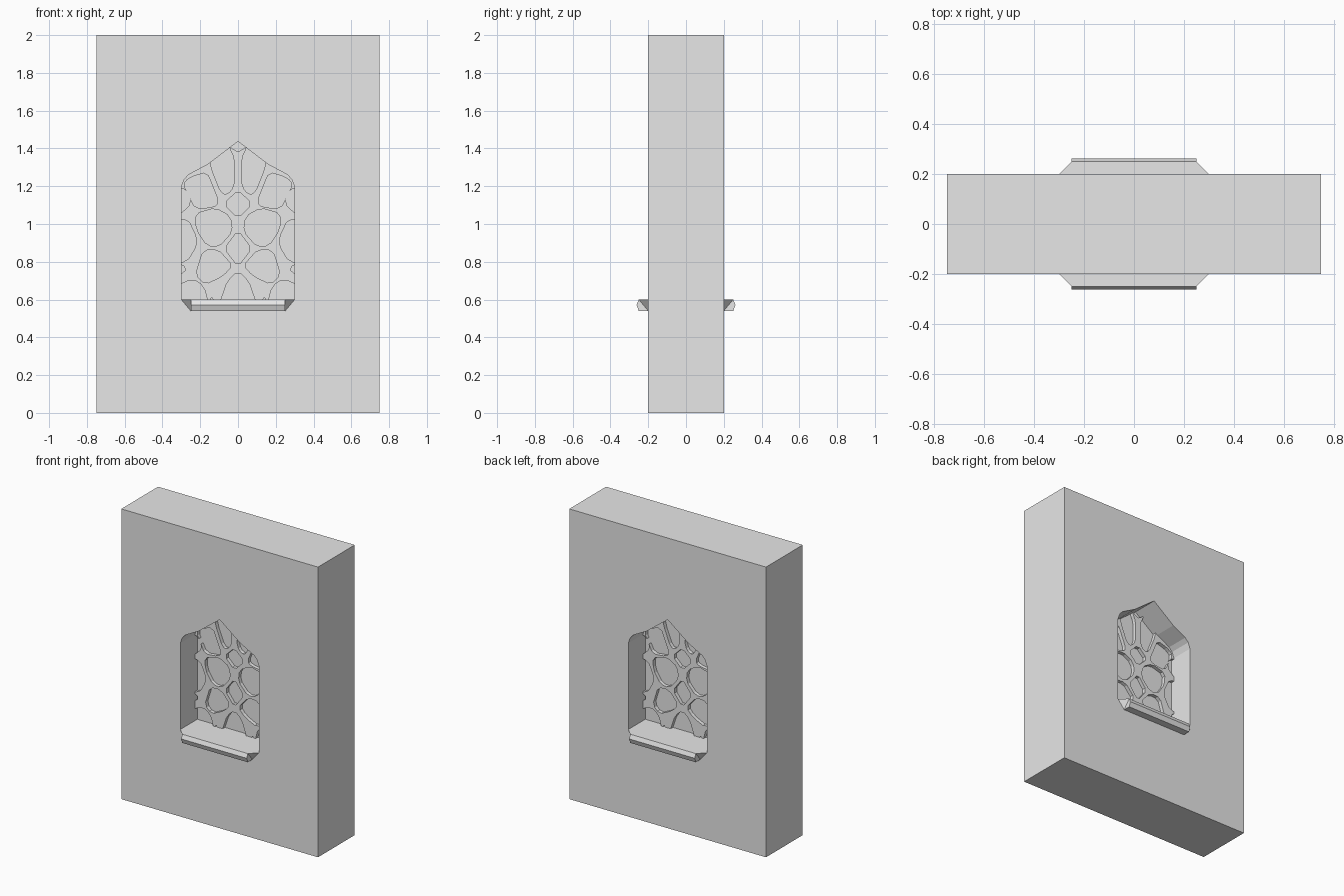
import bpy, bmesh
from mathutils import Vector

if "Cube" in bpy.data.objects:
    bpy.data.objects.remove(bpy.data.objects["Cube"])

stone = bpy.data.materials.new("pale grey stone")
stone.diffuse_color = (0.8, 0.8, 0.8, 1)
stone.use_nodes = True
stone.node_tree.nodes["Principled BSDF"].inputs["Base Color"].default_value = stone.diffuse_color


def make_object(name, bm):
    bmesh.ops.recalc_face_normals(bm, faces=bm.faces)
    me = bpy.data.meshes.new(name)
    bm.to_mesh(me)
    bm.free()
    me.materials.append(stone)
    ob = bpy.data.objects.new(name, me)
    bpy.context.collection.objects.link(ob)
    return ob


def add_prism(bm, points, half):
    """Extrude an x-z outline from y = -half to y = half."""
    front = [bm.verts.new((x, -half, z)) for x, z in points]
    back = [bm.verts.new((x, half, z)) for x, z in points]
    bm.faces.new(front)
    bm.faces.new(back[::-1])
    n = len(points)
    for i in range(n):
        j = (i + 1) % n
        bm.faces.new((front[i], back[i], back[j], front[j]))


def prism(name, outlines, half):
    bm = bmesh.new()
    for pts in outlines:
        add_prism(bm, pts, half)
    return make_object(name, bm)


def cut(target, cutter):
    cutter.hide_render = True
    mod = target.modifiers.new("opening", 'BOOLEAN')
    mod.operation = 'DIFFERENCE'
    mod.solver = 'EXACT'
    mod.object = cutter
    bpy.context.view_layer.objects.active = target
    bpy.ops.object.modifier_apply(modifier=mod.name)
    bpy.data.objects.remove(cutter)


def soften(points, size=0.02):
    """Clip each corner of a cell outline."""
    pts = [Vector(p) for p in points]
    out = []
    for i, p in enumerate(pts):
        for q in (pts[i - 1], pts[(i + 1) % len(pts)]):
            d = q - p
            out.append(p + d * min(size / d.length, 0.3))
    return out


def mirror(points):
    return [(-x, z) for x, z in points]


# Pointed window outline, right half then mirrored
half = [(0.3, 0.6), (0.3, 1.195), (0.285, 1.236), (0.26, 1.262), (0.16, 1.315)]
outline = half + [(0, 1.437)] + mirror(half)[::-1]

# Wall with the window opening
wall = prism("wall", [[(-0.75, 0), (0.75, 0), (0.75, 2), (-0.75, 2)]], 0.2)
cut(wall, prism("opening_cutter", [outline], 0.3))

# Cells of the tracery: side cells are mirrored, centre cells sit on x = 0
side_cells = [
    [(0.16, 1.40), (0.06, 1.46), (0.045, 1.40), (0.02, 1.35), (0.02, 1.20), (0.055, 1.155), (0.09, 1.165), (0.14, 1.29)],
    [(0.29, 1.21), (0.26, 1.245), (0.165, 1.275), (0.10, 1.115), (0.125, 1.09), (0.225, 1.08)],
    [(0.33, 1.19), (0.27, 1.185), (0.245, 1.11), (0.33, 1.03)],
    [(0.225, 1.055), (0.12, 1.085), (0.04, 1.04), (0.03, 0.96), (0.10, 0.88), (0.165, 0.885), (0.22, 0.97)],
    [(0.34, 1.025), (0.265, 1.025), (0.22, 0.93), (0.22, 0.885), (0.27, 0.80), (0.34, 0.80)],
    [(0.185, 0.86), (0.105, 0.865), (0.03, 0.78), (0.08, 0.725), (0.175, 0.68), (0.225, 0.73)],
    [(0.33, 0.80), (0.265, 0.765), (0.33, 0.715)],
    [(0.34, 0.665), (0.24, 0.71), (0.18, 0.67), (0.155, 0.57), (0.34, 0.57)],
    [(0.165, 0.57), (0.14, 0.625), (0.11, 0.57)],
]
centre_cells = [
    [(0, 1.48), (0.06, 1.43), (0.015, 1.385), (-0.015, 1.385), (-0.06, 1.43)],
    [(0, 1.18), (0.075, 1.105), (0, 1.03), (-0.075, 1.105)],
    [(0, 0.965), (0.072, 0.87), (0, 0.775), (-0.072, 0.87)],
    [(0, 0.75), (0.055, 0.70), (0.11, 0.57), (-0.11, 0.57), (-0.055, 0.70)],
]
side_cells[-1] = [(0.15, 0.58), (0.14, 0.62), (0.125, 0.58)]
centre_cells[-1][2:4] = [(0.10, 0.57), (-0.10, 0.57)]
cells = centre_cells + side_cells + [mirror(c) for c in side_cells]
tracery = prism("tracery", [outline], 0.04)
for cell in cells:
    cut(tracery, prism("cell_cutter", [soften(cell)], 0.1))

# Thin pane behind the tracery bars
prism("window_pane", [outline], 0.015)

# Chamfered sill on both faces of the wall
profile = [(0.3, 0.2, 0.6), (0.25, 0.25, 0.6), (0.25, 0.262, 0.572),
           (0.25, 0.25, 0.54), (0.25, 0.2, 0.54)]
for name, sy in (("front_sill", -1), ("back_sill", 1)):
    bm = bmesh.new()
    ends = [[bm.verts.new((sx * x, sy * y, z)) for x, y, z in profile] for sx in (-1, 1)]
    for e in ends:
        bm.faces.new((e[0], e[4], e[1]))
        bm.faces.new((e[1], e[4], e[3], e[2]))
    a, b = ends
    for i in range(5):
        j = (i + 1) % 5
        bm.faces.new((a[i], b[i], b[j], a[j]))
    make_object(name, bm)
